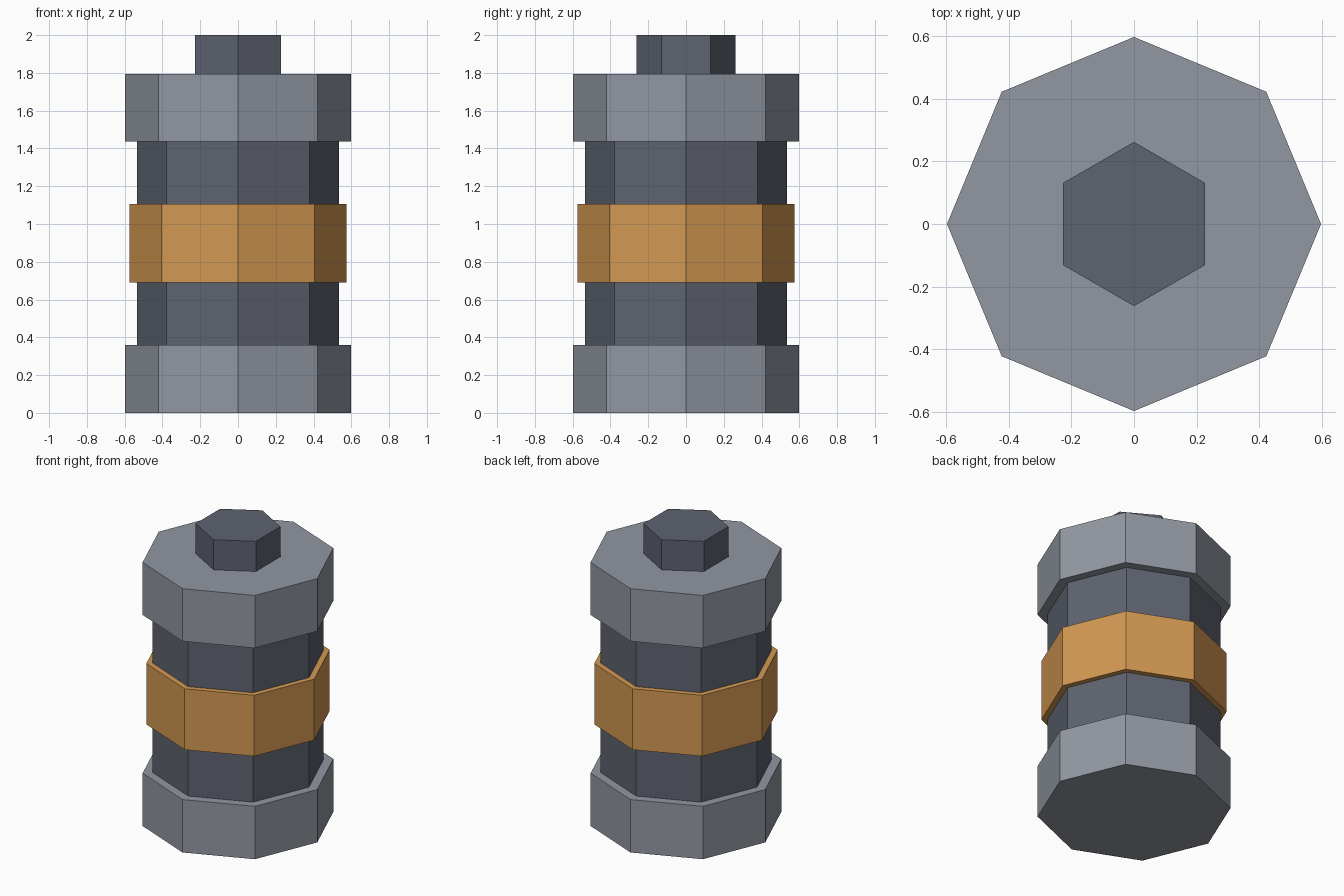
import bpy
import bmesh
import math

if "Cube" in bpy.data.objects:
    bpy.data.objects.remove(bpy.data.objects["Cube"])


def material(name, rgb):
    mat = bpy.data.materials.new(name)
    mat.diffuse_color = (*rgb, 1.0)
    mat.use_nodes = True
    mat.node_tree.nodes["Principled BSDF"].inputs["Base Color"].default_value = mat.diffuse_color
    return mat


light_gray = material("light gray metal", (0.287, 0.314, 0.362))
dark_gray = material("dark gray metal", (0.112, 0.125, 0.160))
orange = material("orange band", (0.650, 0.315, 0.084))


def prism(name, sides, radius, z0, z1, mat):
    """Upright flat-shaded prism with one corner on the +y axis."""
    bm = bmesh.new()
    ring = []
    for i in range(sides):
        a = math.pi / 2 + 2 * math.pi * i / sides
        ring.append(bm.verts.new((radius * math.cos(a), radius * math.sin(a), z0)))
    base = bm.faces.new(ring)
    top = bmesh.ops.extrude_face_region(bm, geom=[base], use_keep_orig=True)["geom"]
    for v in top:
        if isinstance(v, bmesh.types.BMVert):
            v.co.z = z1
    bmesh.ops.recalc_face_normals(bm, faces=bm.faces)
    mesh = bpy.data.meshes.new(name)
    bm.to_mesh(mesh)
    bm.free()
    mesh.materials.append(mat)
    obj = bpy.data.objects.new(name, mesh)
    bpy.context.collection.objects.link(obj)
    return obj


# Octagonal body between the two end caps
prism("core", 8, 0.535, 0.02, 1.78, dark_gray)
prism("bottom_cap", 8, 0.597, 0.0, 0.36, light_gray)
prism("top_cap", 8, 0.597, 1.437, 1.795, light_gray)

# Raised band around the middle
prism("middle_band", 8, 0.574, 0.69, 1.105, orange)

# Hexagonal terminal on top
prism("top_terminal", 6, 0.262, 1.78, 2.0, dark_gray)
